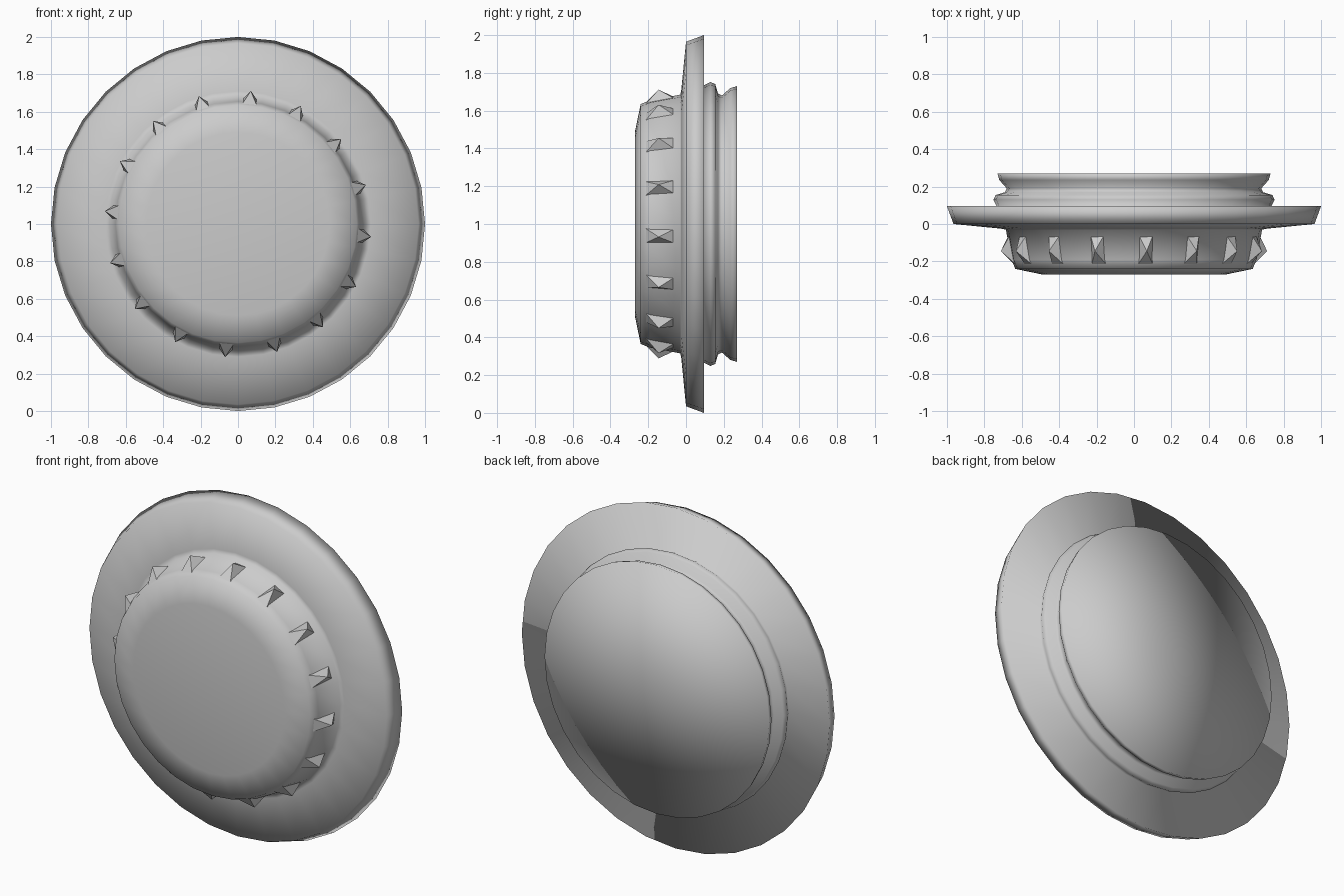
import bpy, bmesh, math
from mathutils import Matrix, Vector

cube = bpy.data.objects.get("Cube")
if cube:
    bpy.data.objects.remove(cube, do_unlink=True)

SEGMENTS = 32
SPIKES = 16
CENTRE = Vector((0, 0, 1))

metal = bpy.data.materials.new("grey_metal")
metal.use_nodes = True
GREY = (0.6, 0.6, 0.6, 1)
metal.diffuse_color = GREY
metal.node_tree.nodes["Principled BSDF"].inputs["Base Color"].default_value = GREY


def finish(bm, name, smooth):
    bmesh.ops.recalc_face_normals(bm, faces=bm.faces)
    for f in bm.faces:
        f.smooth = smooth
    mesh = bpy.data.meshes.new(name)
    bm.to_mesh(mesh)
    bm.free()
    mesh.materials.append(metal)
    obj = bpy.data.objects.new(name, mesh)
    bpy.context.collection.objects.link(obj)
    return obj


def lathe(name, profile):
    """Turn a (depth, radius) profile around the front-to-back axis."""
    bm = bmesh.new()
    verts = [bm.verts.new((0, y, 1 + r)) for y, r in profile]
    edges = [bm.edges.new(pair) for pair in zip(verts, verts[1:])]
    bmesh.ops.spin(bm, geom=verts + edges, cent=CENTRE, axis=(0, 1, 0),
                   angle=math.tau, steps=SEGMENTS)
    bmesh.ops.remove_doubles(bm, verts=bm.verts, dist=0.0005)
    return finish(bm, name, True)


# Turned body: front cap, barrel, wide flange, bead, groove and back cap
lathe("turned_body", [
    (-0.27, 0), (-0.27, 0.49), (-0.24, 0.635), (-0.19, 0.655), (-0.03, 0.685),
    (-0.025, 0.71), (0, 0.965), (0.095, 1.0), (0.095, 0.735),
    (0.13, 0.752), (0.155, 0.74), (0.17, 0.69), (0.19, 0.68),
    (0.235, 0.72), (0.27, 0.73), (0.27, 0)])

# Ring of four-sided spikes around the barrel
bm = bmesh.new()
for i in range(SPIKES):
    turn = Matrix.Translation(CENTRE) @ Matrix.Rotation(
        math.radians(5.5) - math.tau * i / SPIKES, 4, 'Y')
    base = [bm.verts.new(turn @ Vector((x, y, r))) for x, y, r in (
        (-0.042, -0.22, 0.635), (0.042, -0.22, 0.635),
        (0.042, -0.05, 0.665), (-0.042, -0.05, 0.665))]
    tip = bm.verts.new(turn @ Vector((0, -0.145, 0.715)))
    bm.faces.new(base)
    for a, b in zip(base, base[1:] + base[:1]):
        bm.faces.new((a, b, tip))
finish(bm, "barrel_spikes", False)
